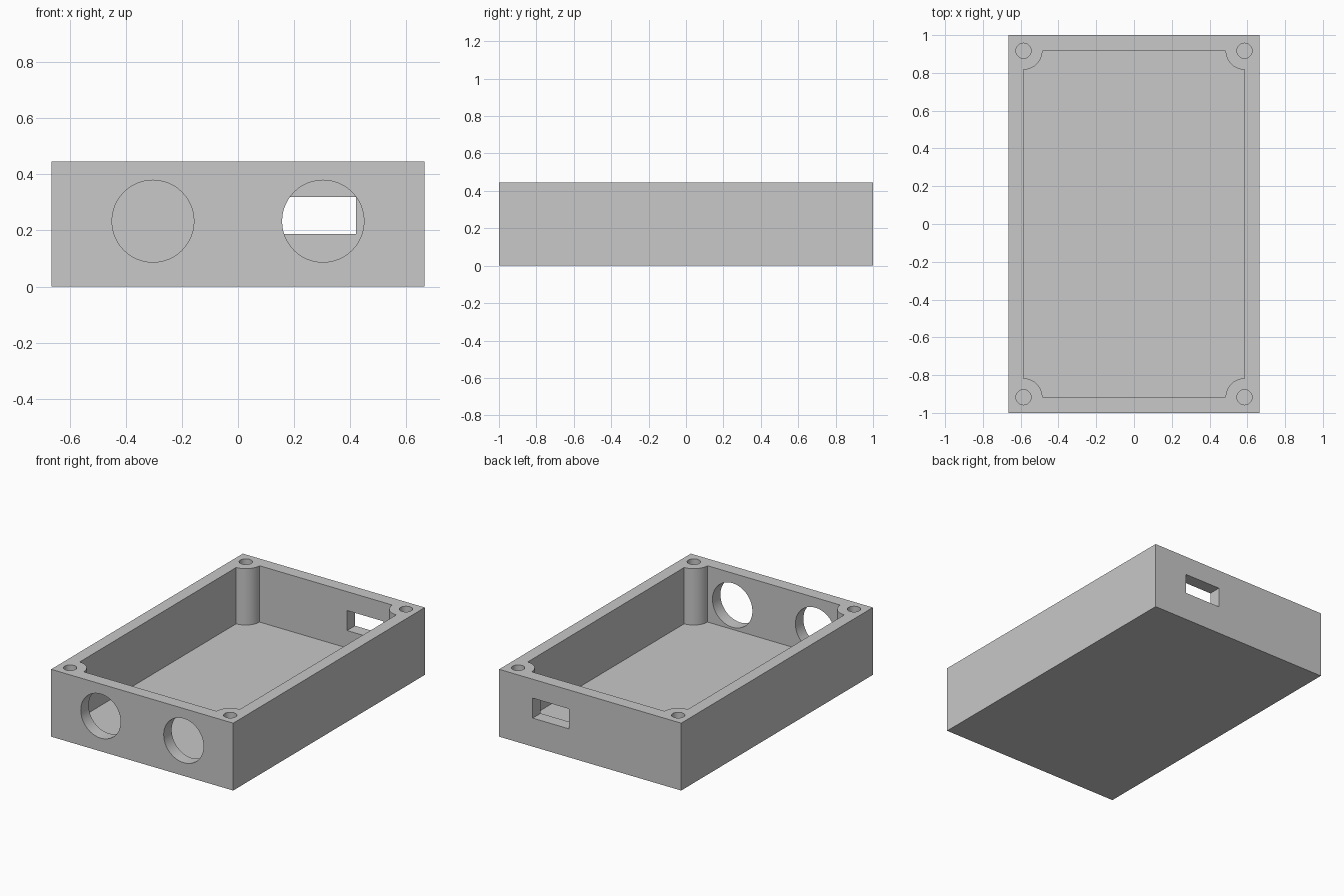
import bpy, bmesh, math
from mathutils import Vector, Matrix

if "Cube" in bpy.data.objects:
    bpy.data.objects.remove(bpy.data.objects["Cube"], do_unlink=True)

HALF_X, HALF_Y, HEIGHT = 0.665, 1.0, 0.445
IN_X, IN_Y, FLOOR = 0.585, 0.917, 0.073
POST_R, SCREW_R = 0.1, 0.04
PORT_X, PORT_Z, PORT_R = 0.303, 0.233, 0.146

grey = bpy.data.materials.new("plain_grey")
grey.use_nodes = True
grey.diffuse_color = (0.58, 0.58, 0.58, 1)
grey.node_tree.nodes["Principled BSDF"].inputs["Base Color"].default_value = grey.diffuse_color


def make_object(name, bm):
    bmesh.ops.recalc_face_normals(bm, faces=bm.faces)
    mesh = bpy.data.meshes.new(name)
    bm.to_mesh(mesh)
    bm.free()
    mesh.materials.append(grey)
    obj = bpy.data.objects.new(name, mesh)
    bpy.context.collection.objects.link(obj)
    return obj


def box(name, low, high):
    low, high = Vector(low), Vector(high)
    bm = bmesh.new()
    bmesh.ops.create_cube(bm, size=1, matrix=Matrix.Translation((low + high) / 2)
                          @ Matrix.Diagonal((high - low).to_4d()))
    return make_object(name, bm)


def cylinder(name, centre, radius, depth, tilt=0):
    bm = bmesh.new()
    bmesh.ops.create_cone(bm, cap_ends=True, segments=48, radius1=radius, radius2=radius,
                          depth=depth, matrix=Matrix.Translation(centre)
                          @ Matrix.Rotation(tilt, 4, 'X'))
    return make_object(name, bm)


def cavity_cutter(steps=14):
    # Rectangle whose corners are scooped around the screw posts
    bm = bmesh.new()
    verts = []
    for i, (sx, sy) in enumerate([(1, 1), (-1, 1), (-1, -1), (1, -1)]):
        start = 1.5 * math.pi + i * math.pi / 2
        for k in range(steps + 1):
            a = start - k / steps * math.pi / 2
            verts.append(bm.verts.new((sx * IN_X + POST_R * math.cos(a),
                                       sy * IN_Y + POST_R * math.sin(a), FLOOR)))
    face = bm.faces.new(verts)
    top = bmesh.ops.extrude_face_region(bm, geom=[face])["geom"]
    bmesh.ops.translate(bm, vec=(0, 0, HEIGHT),
                        verts=[v for v in top if isinstance(v, bmesh.types.BMVert)])
    return make_object("cavity_cutter", bm)


# Outer shell
case = box("enclosure_base", (-HALF_X, -HALF_Y, 0), (HALF_X, HALF_Y, HEIGHT))

# Interior, front ports, rear window and blind screw holes
cutters = [cavity_cutter(),
           box("window_cutter", (0.155, 0.85, 0.188), (0.42, 1.1, 0.32))]
for side in (-1, 1):
    cutters.append(cylinder("port_cutter", (side * PORT_X, -HALF_Y, PORT_Z), PORT_R, 0.3,
                            math.pi / 2))
    for end in (-1, 1):
        cutters.append(cylinder("screw_cutter", (side * IN_X, end * IN_Y, HEIGHT),
                                SCREW_R, 2 * (HEIGHT - FLOOR - 0.01)))

for cutter in cutters:
    cutter.hide_render = True
    mod = case.modifiers.new(cutter.name, 'BOOLEAN')
    mod.operation, mod.solver, mod.object = 'DIFFERENCE', 'EXACT', cutter

# Bake the cuts and discard the cutters
bpy.context.view_layer.update()
graph = bpy.context.evaluated_depsgraph_get()
result = bpy.data.meshes.new_from_object(case.evaluated_get(graph))
case.modifiers.clear()
case.data = result
result.materials.clear()
result.materials.append(grey)
for poly in result.polygons:
    poly.material_index = 0
for cutter in cutters:
    bpy.data.objects.remove(cutter, do_unlink=True)

# Smooth the round walls, keep the edges crisp
bpy.ops.object.select_all(action='DESELECT')
case.select_set(True)
bpy.context.view_layer.objects.active = case
bpy.ops.object.shade_smooth_by_angle(angle=math.radians(30))
